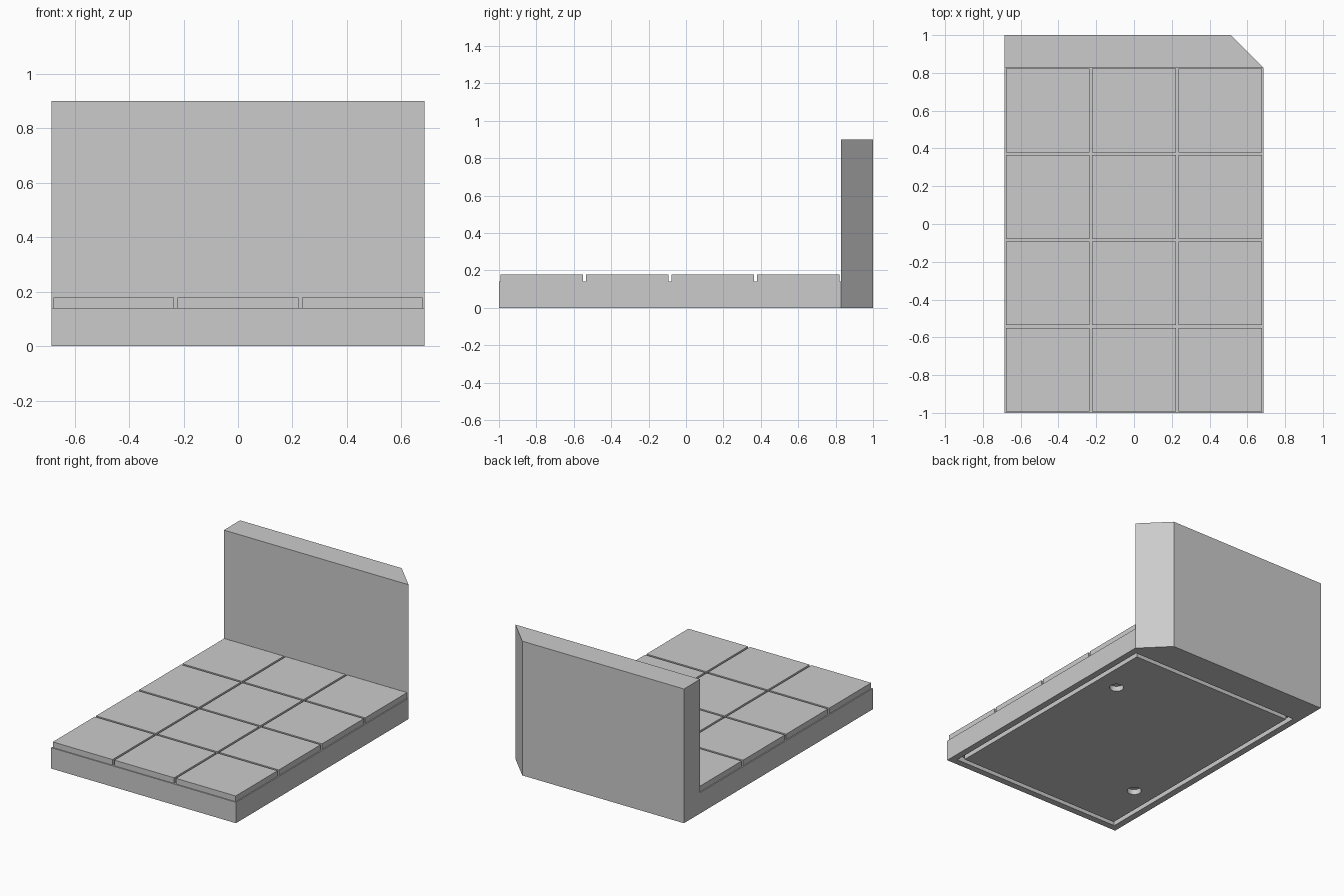
import bpy
import bmesh

cube = bpy.data.objects.get("Cube")
if cube:
    bpy.data.objects.remove(cube, do_unlink=True)

HALF_X = 0.685          # half width of the floor
WALL_Y = 0.829          # front face of the back wall
BASE_TOP, TILE_TOP, WALL_TOP = 0.14, 0.178, 0.9

stone = bpy.data.materials.new("plain grey")
stone.use_nodes = True
grey = (0.6, 0.6, 0.6, 1)
stone.diffuse_color = grey
stone.node_tree.nodes["Principled BSDF"].inputs["Base Color"].default_value = grey


def finish(bm, name):
    bmesh.ops.recalc_face_normals(bm, faces=bm.faces)
    mesh = bpy.data.meshes.new(name)
    bm.to_mesh(mesh)
    bm.free()
    mesh.materials.append(stone)
    obj = bpy.data.objects.new(name, mesh)
    bpy.context.collection.objects.link(obj)
    return obj


def extrude_up(bm, faces, height):
    new = bmesh.ops.extrude_face_region(bm, geom=faces)["geom"]
    verts = [v for v in new if isinstance(v, bmesh.types.BMVert)]
    bmesh.ops.translate(bm, verts=verts, vec=(0, 0, height))


def prism(name, outline, z0, z1):
    bm = bmesh.new()
    face = bm.faces.new([bm.verts.new((x, y, z0)) for x, y in outline])
    extrude_up(bm, [face], z1 - z0)
    return finish(bm, name)


def rect(x0, x1, y0, y1):
    return [(x0, y0), (x1, y0), (x1, y1), (x0, y1)]


def inset_rect(d):
    return rect(d - HALF_X, HALF_X - d, d - 1, WALL_Y - d)


def ring(name, outer, inner, z0, z1):
    bm = bmesh.new()
    a, b = [[bm.verts.new((x, y, z0)) for x, y in loop] for loop in (outer, inner)]
    faces = [bm.faces.new((a[i - 1], a[i], b[i], b[i - 1])) for i in range(4)]
    extrude_up(bm, faces, z1 - z0)
    return finish(bm, name)


def cut(target, cutter):
    cutter.hide_render = True
    mod = target.modifiers.new("cut", "BOOLEAN")
    mod.operation = "DIFFERENCE"
    mod.solver = "EXACT"
    mod.object = cutter
    bpy.context.view_layer.objects.active = target
    bpy.ops.object.modifier_apply(modifier=mod.name)
    bpy.data.objects.remove(cutter, do_unlink=True)


# Floor base with a narrow channel around its underside
base = prism("floor_base", inset_rect(0), 0, BASE_TOP)
cut(base, ring("channel_cutter", inset_rect(0.045), inset_rect(0.077), -0.02, 0.035))

# Two round sockets in the underside
for x, y in ((0.457, 0.375), (-0.457, -0.543)):
    bm = bmesh.new()
    bmesh.ops.create_cone(bm, cap_ends=True, segments=32, radius1=0.044, radius2=0.044, depth=0.07)
    bmesh.ops.translate(bm, verts=bm.verts, vec=(x, y, 0))
    cut(base, finish(bm, "socket_cutter"))

# Three by four paving tiles with narrow gaps between them
COLS, ROWS, GAP = 3, 4, 0.007
w, d = 2 * HALF_X / COLS, (WALL_Y + 1) / ROWS
for row in range(ROWS):
    for col in range(COLS):
        x, y = -HALF_X + col * w, -1 + row * d
        prism(f"floor_tile_{row + 1}_{col + 1}",
              rect(x + GAP, x + w - GAP, y + GAP, y + d - GAP), BASE_TOP, TILE_TOP)

# Back wall with one mitred end
mitre_x = HALF_X - (1 - WALL_Y)
prism("back_wall", [(-HALF_X, WALL_Y), (HALF_X, WALL_Y), (mitre_x, 1), (-HALF_X, 1)], 0, WALL_TOP)
